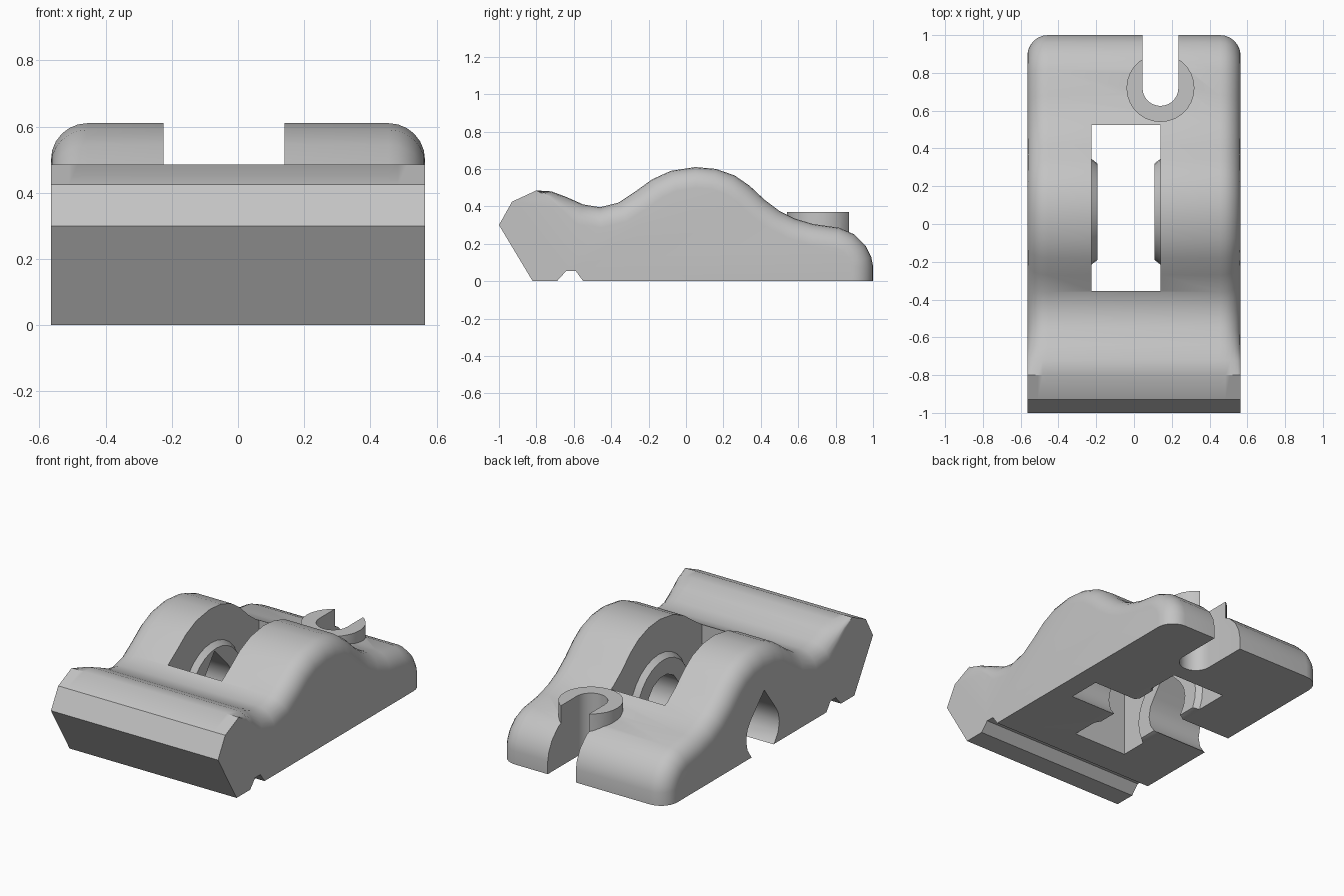
import bpy, bmesh, math
from mathutils import Vector

cube = bpy.data.objects.get("Cube")
if cube:
    bpy.data.objects.remove(cube, do_unlink=True)

grey = bpy.data.materials.new("light grey")
grey.use_nodes = True
grey.diffuse_color = (0.55, 0.55, 0.55, 1)
grey.node_tree.nodes["Principled BSDF"].inputs["Base Color"].default_value = grey.diffuse_color

HALF = 0.565          # half width
FILLET = 0.11         # rounding along the sides
SLOT = (0.14, 0.72)   # centre of the bolt slot
AXLE = (0.065, 0.12)  # y, z of the axle hole


def loft(name, rings):
    """Closed solid through rings with equal point counts."""
    bm = bmesh.new()
    loops = [[bm.verts.new(p) for p in ring] for ring in rings]
    for a, b in zip(loops, loops[1:]):
        for i in range(len(a)):
            j = (i + 1) % len(a)
            bm.faces.new((a[i], a[j], b[j], b[i]))
    bm.faces.new(loops[0])
    bm.faces.new(loops[-1])
    bmesh.ops.recalc_face_normals(bm, faces=bm.faces)
    mesh = bpy.data.meshes.new(name)
    bm.to_mesh(mesh)
    bm.free()
    mesh.materials.append(grey)
    ob = bpy.data.objects.new(name, mesh)
    bpy.context.collection.objects.link(ob)
    return ob


def prism_z(name, outline, z0, z1):
    return loft(name, [[(x, y, z) for x, y in outline] for z in (z0, z1)])


def prism_x(name, outline, x0, x1):
    return loft(name, [[(x, y, z) for y, z in outline] for x in (x0, x1)])


def arc(centre, r, start, end, n):
    angles = [math.radians(start + (end - start) * i / n) for i in range(n + 1)]
    return [(centre[0] + r * math.cos(a), centre[1] + r * math.sin(a)) for a in angles]


def circle(centre, r, n):
    return arc(centre, r, 0, 360, n)[:-1]


def combine(target, tool, operation):
    tool.hide_render = True
    mod = target.modifiers.new("combine", "BOOLEAN")
    mod.operation, mod.object, mod.solver = operation, tool, "EXACT"
    bpy.context.view_layer.objects.active = target
    bpy.ops.object.modifier_apply(modifier=mod.name)
    bpy.data.objects.remove(tool, do_unlink=True)


# Body: side profile lofted across the width, rounded towards both sides
top = [(-1, .30), (-.93, .425), (-.8, .485), (-.72, .48), (-.64, .45), (-.55, .41),
       (-.46, .395), (-.36, .42), (-.27, .48), (-.18, .545), (-.08, .59), (.05, .61),
       (.16, .6), (.26, .565), (.34, .51), (.42, .435), (.5, .375), (.58, .335),
       (.68, .305), (.82, .285), (.9, .25), (.96, .19), (.99, .13), (1, .08), (1, 0)]
bottom = [(-.55, 0), (-.59, .055), (-.64, .055), (-.69, 0), (-.82, 0)]


def section(x, t):
    """Profile at x, inset by the share t of the local fillet depth."""
    pts = []
    for i, (y, z) in enumerate(top):
        before, after = top[max(i - 1, 0)], top[min(i + 1, len(top) - 1)]
        tangent = Vector((after[0] - before[0], after[1] - before[1])).normalized()
        if y >= 1:
            tangent = Vector((0, -1))
        depth = FILLET * min(max((y + .8) / .25, 0), 1) * t
        pts.append((x, y + tangent.y * depth, z - tangent.x * depth))
    return pts + [(x, y, z) for y, z in bottom]


steps = [math.radians(15 * k) for k in range(7)]
right = [section(-HALF + FILLET * (1 - math.cos(a)), 1 - math.sin(a)) for a in steps]
left = [section(HALF - FILLET * (1 - math.cos(a)), 1 - math.sin(a)) for a in reversed(steps)]
body = loft("clamp_body", right + left)

# Raised washer seat around the bolt slot
combine(body, prism_z("washer_seat", circle(SLOT, .18, 28), .1, .37), "UNION")

# Window through the hump
window = [(-.225, -.355), (.14, -.355), (.14, .525), (-.225, .525)]
combine(body, prism_z("window_cutter", window, -.2, 1), "DIFFERENCE")

# Tapered bosses on the window walls, cut flat at the base
for name, wall, tip in (("right_boss", -.225, -.193), ("left_boss", .14, .108)):
    back = wall + (wall - tip)
    rings = []
    for x, r in ((back, .28), (wall, .28), (tip, .255)):
        rings.append([(x, y, max(z, 0)) for y, z in arc(AXLE, r, -25.4, 205.4, 18)])
    combine(body, loft(name, rings), "UNION")

# Bolt slot open to the back
slot = arc(SLOT, .095, 180, 360, 14) + [(SLOT[0] + .095, 1.2), (SLOT[0] - .095, 1.2)]
combine(body, prism_z("slot_cutter", slot, -.2, 1), "DIFFERENCE")

# Axle hole: teardrop from the right side, round and blind on the left
teardrop = arc(AXLE, .16, 135, 405, 12) + [(.05, .365)]
combine(body, prism_x("teardrop_cutter", teardrop, -1, 0), "DIFFERENCE")
combine(body, prism_x("axle_cutter", circle(AXLE, .16, 14), -.05, .43), "DIFFERENCE")

# Smooth shading with sharp edges kept
bpy.ops.object.select_all(action="DESELECT")
body.select_set(True)
bpy.context.view_layer.objects.active = body
bpy.ops.object.shade_smooth_by_angle(angle=math.radians(30))
